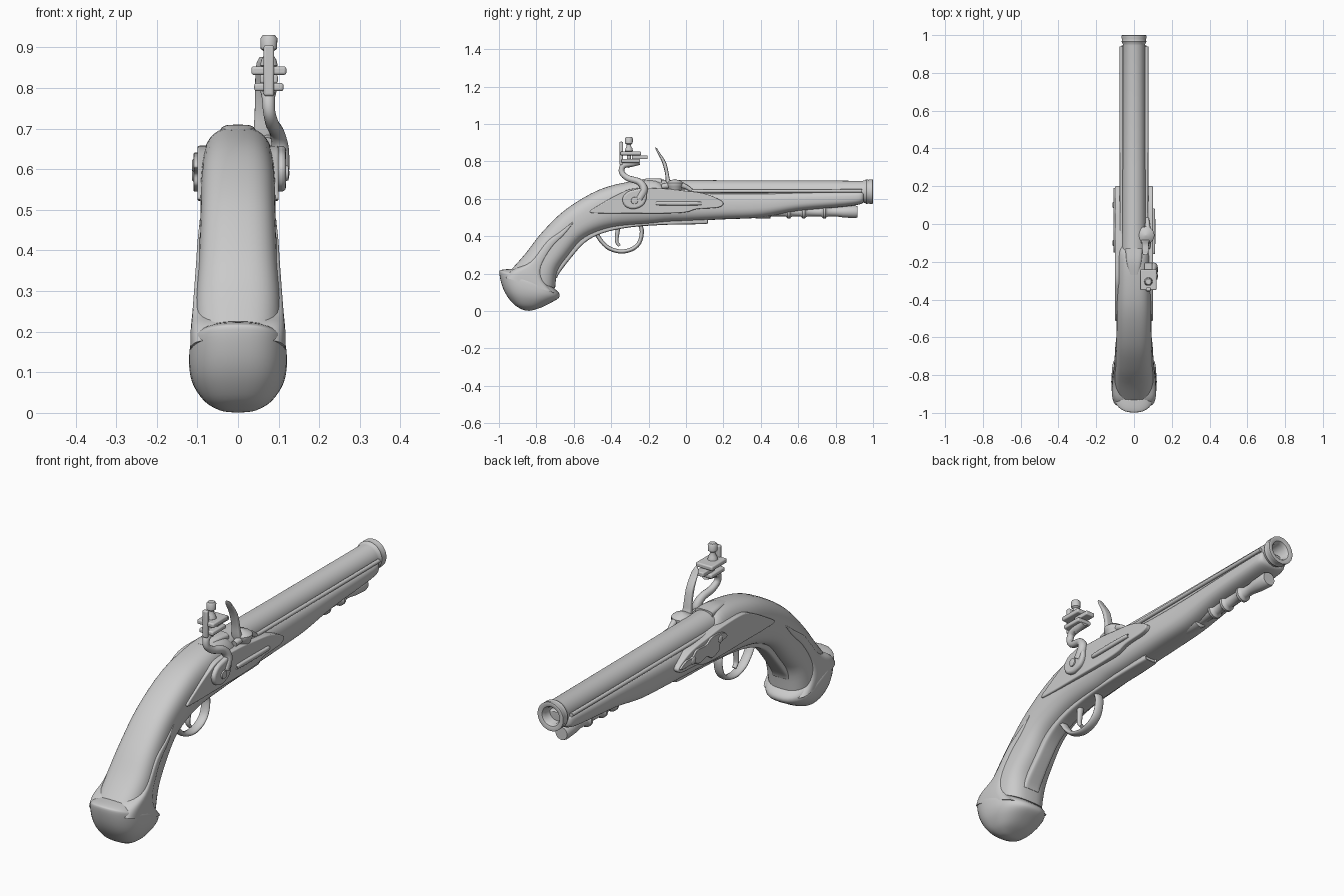
import bpy, bmesh, math
from mathutils import Vector


def smooth_pts(pts, k=4, closed=False):
    """Catmull-Rom resampling of tuples."""
    n, out = len(pts), []
    for i in range(n if closed else n - 1):
        idx = [(i + d) % n if closed else min(max(i + d, 0), n - 1) for d in (-1, 0, 1, 2)]
        p = [pts[j] for j in idx]
        for s in range(k):
            t = s / k
            out.append(tuple(0.5 * (2 * b + (c - a) * t + (2 * a - 5 * b + 4 * c - d) * t * t
                                    + (3 * b - a - 3 * c + d) * t ** 3) for a, b, c, d in zip(*p)))
    if not closed:
        out.append(tuple(pts[-1]))
    return out


def finish(ob, bevel=0, angle=40):
    bpy.ops.object.select_all(action='DESELECT')
    ob.select_set(True)
    bpy.context.view_layer.objects.active = ob
    if bevel:
        m = ob.modifiers.new("bevel", 'BEVEL')
        m.width, m.segments, m.limit_method, m.angle_limit = bevel, 3, 'ANGLE', math.radians(50)
    bpy.ops.object.shade_smooth_by_angle(angle=math.radians(angle))
    return ob


def mesh(name, verts, faces, bevel=0, angle=40):
    me = bpy.data.meshes.new(name)
    me.from_pydata(verts, [], faces)
    bm = bmesh.new()
    bm.from_mesh(me)
    bmesh.ops.remove_doubles(bm, verts=bm.verts, dist=1e-5)
    bmesh.ops.recalc_face_normals(bm, faces=bm.faces)
    bm.to_mesh(me)
    bm.free()
    ob = bpy.data.objects.new(name, me)
    bpy.context.collection.objects.link(ob)
    return finish(ob, bevel, angle)


def rings(name, rs, **kw):
    n = len(rs[0])
    faces = [(i * n + j, i * n + (j + 1) % n, (i + 1) * n + (j + 1) % n, (i + 1) * n + j)
             for i in range(len(rs) - 1) for j in range(n)]
    faces += [tuple(range(n)), tuple(range((len(rs) - 1) * n, len(rs) * n))]
    return mesh(name, [v for r in rs for v in r], faces, **kw)


def loft(name, sections, n=2.8, seg=40, k=4, x=0):
    """Sections: upper point (y,z), lower point (y,z), half width."""
    rs = []
    for ay, az, by, bz, w in smooth_pts(sections, k):
        r = []
        for j in range(seg):
            a = 2 * math.pi * j / seg
            c, s = (math.copysign(abs(f) ** (2 / n), f) for f in (math.cos(a), math.sin(a)))
            r.append((x + w * c, (ay + by) / 2 + s * (ay - by) / 2, (az + bz) / 2 + s * (az - bz) / 2))
        rs.append(r)
    return rings(name, rs)


def lathe(name, prof, origin, axis='Y', seg=40):
    """Profile: (distance along axis, radius)."""
    o, rs = Vector(origin), []
    for d, r in prof:
        ring = []
        for j in range(seg):
            a = 2 * math.pi * j / seg
            c, s, r2 = math.cos(a), math.sin(a), max(r, 1e-4)
            v = {'Y': (r2 * c, d, r2 * s), 'Z': (r2 * c, r2 * s, d), 'X': (d, r2 * c, r2 * s)}[axis]
            ring.append(tuple(o + Vector(v)))
        rs.append(ring)
    return rings(name, rs)


def plate(name, outline, x0, x1, bevel=0.008, k=5):
    pts = smooth_pts(outline, k, True) if k > 1 else outline
    return rings(name, [[(x, y, z) for y, z in pts] for x in (x0, x1)], bevel=bevel)


def tube(name, pts, depth, xs=1, x=0):
    """Pts: (x, y, z, radius factor); xs flattens or widens in x."""
    cu = bpy.data.curves.new(name, 'CURVE')
    cu.dimensions, cu.bevel_depth, cu.bevel_resolution, cu.use_fill_caps = '3D', depth, 4, True
    sp = cu.splines.new('POLY')
    ps = smooth_pts(pts, 6)
    sp.points.add(len(ps) - 1)
    for q, p in zip(sp.points, ps):
        q.co, q.radius = (p[0] / xs, p[1], p[2], 1), p[3]
    ob = bpy.data.objects.new(name, cu)
    bpy.context.collection.objects.link(ob)
    bpy.ops.object.select_all(action='DESELECT')
    ob.select_set(True)
    bpy.context.view_layer.objects.active = ob
    bpy.ops.object.convert(target='MESH')
    ob = bpy.context.object
    ob.scale.x, ob.location.x = xs, x
    return finish(ob)


# Wooden stock from fore-end tip to grip
loft("stock", [
    (.95, .64, .95, .59, .05), (.935, .645, .935, .572, .07), (.85, .645, .85, .558, .075),
    (.6, .642, .6, .535, .075), (.4, .64, .4, .50, .075), (.2, .64, .2, .49, .078),
    (0, .65, 0, .48, .08), (-.1, .66, -.11, .475, .086), (-.16, .70, -.2, .465, .088),
    (-.28, .695, -.36, .452, .09), (-.46, .65, -.47, .425, .092), (-.64, .545, -.56, .378, .093),
    (-.77, .42, -.63, .295, .098), (-.86, .305, -.685, .215, .106), (-.94, .215, -.70, .12, .108)])
for s in (-1, 1):
    tube("stock_rail", [(s * .066, -.05, .64, 1), (s * .067, .4, .641, 1), (s * .067, .94, .642, 1)], .009)

# Barrel with hollow flared muzzle
lathe("barrel", [(-.15, 0), (-.15, .064), (0, .062), (.3, .06), (.945, .058), (.955, .06), (.965, .066),
                 (.975, .063), (.985, .066), (.998, .066), (1, .06), (.995, .045), (.98, .037), (.85, .036), (.85, 0)],
      (0, 0, .638), seg=48)
loft("breech_tang", [(-.13, .707, -.13, .66, .045), (-.2, .709, -.2, .66, .04), (-.27, .697, -.27, .66, .025)], n=4)

# Ramrod with pipes
prof = [(.3, 0), (.3, .03), (.4, .036), (.45, .036), (.455, .024)]
for y in (.55, .63, .74):
    prof += [(y - .02, .024), (y - .012, .029), (y - .006, .036), (y + .006, .036), (y + .012, .029), (y + .02, .024)]
prof += [(.80, .024), (.84, .03), (.905, .034), (.918, .03), (.918, 0)]
lathe("ramrod", prof, (0, 0, .53), seg=28)

# Butt cap and its side straps
loft("butt_cap", [
    (-.93, .225, -.71, .125, .104), (-.985, .22, -.682, .1, .115), (-.998, .205, -.675, .082, .12),
    (-.985, .14, -.685, .066, .119), (-.96, .085, -.72, .045, .107), (-.92, .035, -.77, .02, .08),
    (-.88, .01, -.82, .004, .045), (-.86, .003, -.84, .001, .015)], n=2.5)
loft("butt_side_straps", [
    (-.605, .48, -.598, .472, .094), (-.67, .43, -.65, .405, .1), (-.745, .375, -.715, .335, .104),
    (-.835, .265, -.768, .235, .112), (-.93, .22, -.755, .16, .117), (-.97, .18, -.70, .095, .117)], n=5)

# Metal strap under the stock, trigger guard and trigger
loft("bottom_strap", [
    (.11, .49, .11, .475, .024), (.1, .5, .1, .465, .034), (-.1, .49, -.1, .461, .036),
    (-.3, .475, -.3, .447, .036), (-.45, .45, -.445, .416, .036), (-.56, .40, -.54, .366, .036),
    (-.65, .32, -.613, .286, .038), (-.715, .23, -.675, .205, .042), (-.72, .19, -.69, .175, .042)], n=5)
tube("trigger_guard", [(0, -.25, .47, 1), (0, -.236, .425, 1), (0, -.25, .365, 1), (0, -.29, .33, 1),
                       (0, -.35, .318, 1), (0, -.41, .335, 1), (0, -.45, .37, 1), (0, -.475, .405, 1),
                       (0, -.495, .415, .8)], .011, xs=2)
tube("trigger", [(0, -.36, .46, 1.3), (0, -.368, .41, 1.1), (0, -.37, .37, .9), (0, -.355, .348, .8)], .01, xs=1.3)

# Lock panels, mirrored on both sides
panel = [(-.515, .53), (-.45, .575), (-.36, .625), (-.28, .655), (-.13, .655), (-.03, .645), (.09, .63),
         (.17, .60), (.2, .575), (.17, .553), (.06, .545), (0, .528), (-.1, .522), (-.3, .522), (-.45, .522)]
for s, nm in ((1, "lock_plate"), (-1, "side_panel")):
    plate(nm, panel, s * .04, s * .1, .012)
loft("lock_spring", [(-.155, .58, -.155, .57, .006), (-.14, .586, -.14, .565, .012),
                     (.06, .585, .06, .565, .012), (.08, .58, .08, .57, .005)], x=.1)
plate("ornate_side_plate", [(.19, .575), (.15, .6), (.1, .6), (.07, .622), (0, .62), (-.04, .64), (-.12, .632),
                            (-.15, .605), (-.1, .59), (-.09, .56), (-.04, .545), (0, .565), (.05, .555), (.1, .57)],
      -.08, -.109, .007)
for y, z in ((.1, .585), (-.1, .61)):
    lathe("side_screw", [(0, .017), (-.027, .017), (-.031, .012), (-.031, 0)], (-.082, y, z), 'X', 20)

# Cock: teardrop base, S-shaped neck, jaws, flint and screw
plate("cock_base", [(-.34, .6), (-.325, .56), (-.28, .545), (-.23, .565), (-.21, .61), (-.225, .655), (-.27, .65),
                    (-.315, .635)], .09, .118, .01)
lathe("cock_pivot", [(0, .02), (.012, .018), (.015, 0)], (.112, -.275, .59), 'X', 20)
tube("cock_neck", [(.104, -.25, .6, 1.5), (.104, -.225, .65, 1.4), (.096, -.25, .69, 1.2), (.085, -.31, .71, 1.1),
                   (.077, -.343, .74, 1), (.075, -.335, .777, 1.1), (.075, -.29, .79, 1.3), (.075, -.25, .8, 1.3)], .015)


def block(name, x, y0, y1, z0, z1, hw, bevel=.006):
    return plate(name, [(y0, z0), (y1, z0), (y1, z1), (y0, z1)], x - hw, x + hw, bevel, 1)


block("lower_jaw", .076, -.345, -.245, .792, .812, .036)
block("upper_jaw", .076, -.35, -.24, .832, .853, .043)
block("flint", .076, -.29, -.205, .812, .832, .022, .004)
block("cock_spur", .076, -.356, -.336, .78, .905, .013)
lathe("jaw_screw", [(.765, 0), (.77, .01), (.85, .012), (.855, .022), (.87, .018), (.88, .012), (.89, .012),
                    (.896, .02), (.922, .021), (.93, .015), (.93, 0)], (.076, -.305, 0), 'Z', 20)

# Flash pan and frizzen
lathe("flash_pan", [(.625, .01), (.64, .034), (.665, .042), (.672, .046), (.685, .046), (.695, .035), (.705, 0)],
      (.062, -.06, 0), 'Z', 28)
loft("frizzen", [(-.165, .876, -.155, .87, .008), (-.158, .855, -.143, .85, .016), (-.13, .80, -.108, .797, .018),
                 (-.113, .74, -.093, .74, .019), (-.108, .69, -.08, .69, .022), (-.1, .65, -.03, .65, .025)],
     n=4, seg=24, x=.06)
tube("frizzen_arm", [(.072, -.13, .665, .9), (.074, -.06, .675, 1.2), (.072, -.01, .668, .9), (.07, .03, .645, .6)], .015)
